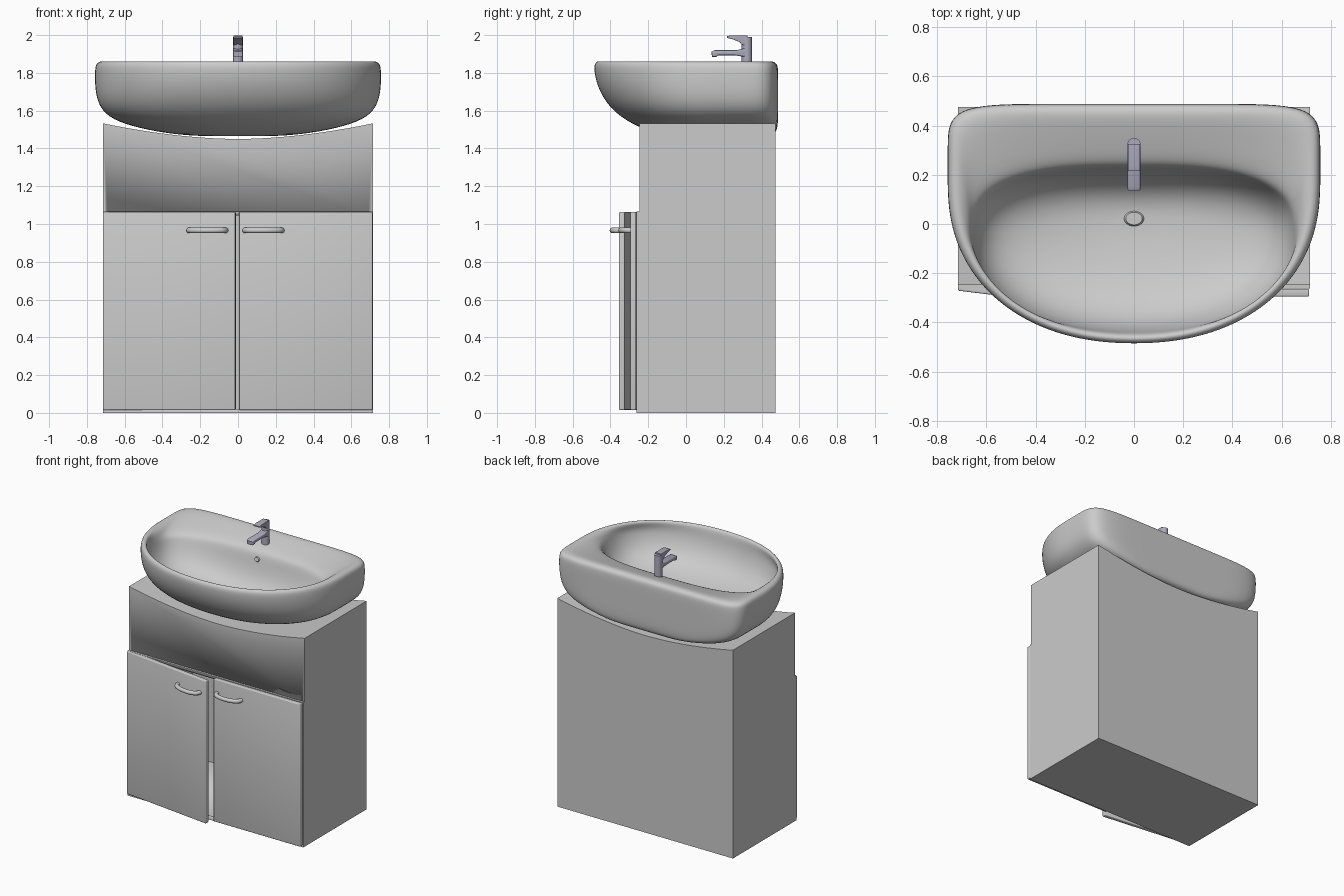
import bpy, bmesh, math
from mathutils import Matrix, Vector

if "Cube" in bpy.data.objects:
    bpy.data.objects.remove(bpy.data.objects["Cube"])


def make_object(name, bm, smooth=None):
    bmesh.ops.recalc_face_normals(bm, faces=bm.faces)
    mesh = bpy.data.meshes.new(name)
    bm.to_mesh(mesh)
    bm.free()
    ob = bpy.data.objects.new(name, mesh)
    bpy.context.collection.objects.link(ob)
    if smooth:
        bpy.ops.object.select_all(action='DESELECT')
        ob.select_set(True)
        bpy.context.view_layer.objects.active = ob
        bpy.ops.object.shade_smooth_by_angle(angle=math.radians(smooth))
    return ob


def box(name, lo, hi, matrix=Matrix(), bevel=0):
    bm = bmesh.new()
    bmesh.ops.create_cube(bm, size=1)
    for v in bm.verts:
        v.co = Vector([l + (c + 0.5) * (h - l) for c, l, h in zip(v.co, lo, hi)])
    if bevel:
        bmesh.ops.bevel(bm, geom=bm.edges[:], offset=bevel, segments=3, profile=0.5, affect='EDGES')
    bm.transform(matrix)
    return make_object(name, bm, 35)


def extrude(name, points, direction, bevel=0, smooth=35):
    bm = bmesh.new()
    face = bm.faces.new([bm.verts.new(p) for p in points])
    new = bmesh.ops.extrude_face_region(bm, geom=[face])['geom']
    moved = [g for g in new if isinstance(g, bmesh.types.BMVert)]
    bmesh.ops.translate(bm, verts=moved, vec=direction)
    if bevel:
        caps = [e for e in bm.edges if abs(e.verts[0].co.x - e.verts[1].co.x) < 1e-5]
        bmesh.ops.bevel(bm, geom=caps, offset=bevel, segments=3, profile=0.5, affect='EDGES')
    return make_object(name, bm, smooth)


def tube(name, points, radius, matrix=Matrix()):
    cu = bpy.data.curves.new(name, 'CURVE')
    cu.dimensions = '3D'
    cu.bevel_depth, cu.bevel_resolution = radius, 3
    cu.use_fill_caps = True
    sp = cu.splines.new('NURBS')
    sp.points.add(len(points) - 1)
    for p, co in zip(sp.points, points):
        p.co = (*(matrix @ Vector(co)), 1)
    sp.use_endpoint_u, sp.order_u, sp.resolution_u = True, 3, 6
    ob = bpy.data.objects.new(name, cu)
    bpy.context.collection.objects.link(ob)
    return ob


def loft(name, rings, count=48):
    # each ring: half width, front y, back y, widest y, back squareness, front z, back z
    bm = bmesh.new()
    loops = []
    for hw, yf, yb, yc, nb, zf, zb in rings:
        loop = []
        for i in range(count):
            t = 2 * math.pi * i / count
            c, s = math.cos(t), math.sin(t)
            n = nb if s > 0 else 2.2
            k = (abs(c) ** n + abs(s) ** n) ** (-1 / n)
            w = max(0, min(1, s * 1.3))
            w = w * w * (3 - 2 * w)
            y = yc + s * k * ((yb - yc) if s > 0 else (yc - yf))
            loop.append(bm.verts.new((hw * c * k, y, zf + (zb - zf) * w)))
        loops.append(loop)
    for a, b in zip(loops, loops[1:]):
        for i in range(count):
            j = (i + 1) % count
            bm.faces.new((a[i], a[j], b[j], b[i]))
    for loop in (loops[0], loops[-1]):
        mid = bm.verts.new(sum((v.co for v in loop), Vector()) / count)
        for i in range(count):
            bm.faces.new((loop[i], loop[(i + 1) % count], mid))
    ob = make_object(name, bm, 180)
    ob.modifiers.new('round', 'SUBSURF').levels = 2
    ob.modifiers['round'].render_levels = 2
    return ob


def disc(name, center, rx, ry, tilt):
    bm = bmesh.new()
    bmesh.ops.create_cone(bm, cap_ends=True, segments=24, radius1=1, radius2=0.8, depth=1)
    bm.transform(Matrix.Translation(center) @ Matrix.Rotation(tilt, 4, 'X') @ Matrix.Diagonal((rx, ry, 0.012, 1)))
    return make_object(name, bm, 30)


# cabinet with dished top
W, FRONT, BACK = 0.715, -0.246, 0.475
top = [(W * x / 12, FRONT, 1.45 + 0.083 * (abs(x) / 12) ** 1.8) for x in range(12, -13, -1)]
cabinet = extrude('cabinet', [(-W, FRONT, 0), (W, FRONT, 0)] + top, (0, BACK - FRONT, 0))
frame = box('door_frame', (-W, -0.262, 0), (W, FRONT, 1.065))

# hollow inside, open behind the doors
cutter = box('interior_cutter', (-0.69, -0.4, 0.02), (0.69, 0.455, 1.045))
cutter.hide_render = True
cutter.hide_set(True)
for ob in (cabinet, frame):
    m = ob.modifiers.new('hollow', 'BOOLEAN')
    m.operation, m.object, m.solver = 'DIFFERENCE', cutter, 'EXACT'

# doors and bow handles; the left door stands slightly open
for side, sx, hinge_y, swing, h0 in (('left', 1, -0.24, -0.121, 0.46), ('right', -1, -0.264, 0, 0.48)):
    mat = Matrix.Translation((-sx * 0.712, hinge_y, 0)) @ Matrix.Rotation(swing, 4, 'Z')
    a, b = sorted((0, sx * 0.706))
    box(side + '_door', (a, -0.031, 0.015), (b, 0, 1.064), mat, 0.006)
    z = 0.966
    path = [(0, -0.025), (0, -0.055), (0.05, -0.077), (0.1, -0.082), (0.15, -0.077), (0.195, -0.055), (0.195, -0.025)]
    tube(side + '_handle', [(sx * (h0 + x), y, z) for x, y in path], 0.015, mat)

# basin: outside from the bottom up, over the rim, then down into the bowl
loft('basin', [
    (0.22, -0.06, 0.44, 0.15, 8, 1.465, 1.465),
    (0.38, -0.16, 0.475, 0.15, 8, 1.48, 1.48),
    (0.56, -0.255, 0.485, 0.15, 9, 1.515, 1.515),
    (0.69, -0.345, 0.488, 0.15, 10, 1.565, 1.565),
    (0.745, -0.425, 0.488, 0.15, 10, 1.64, 1.64),
    (0.758, -0.475, 0.488, 0.15, 10, 1.74, 1.74),
    (0.757, -0.488, 0.488, 0.15, 10, 1.82, 1.82),
    (0.75, -0.484, 0.482, 0.15, 10, 1.85, 1.85),
    (0.725, -0.468, 0.455, 0.14, 9, 1.864, 1.864),
    (0.695, -0.452, 0.415, 0.10, 6, 1.855, 1.858),
    (0.668, -0.444, 0.33, 0.02, 4, 1.835, 1.832),
    (0.655, -0.438, 0.25, -0.05, 3, 1.80, 1.805),
    (0.645, -0.428, 0.228, -0.05, 3, 1.75, 1.77),
    (0.615, -0.395, 0.21, -0.05, 2.8, 1.67, 1.69),
    (0.54, -0.32, 0.175, -0.04, 2.5, 1.595, 1.605),
    (0.36, -0.19, 0.12, -0.02, 2.2, 1.55, 1.55),
    (0.12, -0.05, 0.06, 0.01, 2, 1.53, 1.53),
])
disc('drain', (0, 0.022, 1.534), 0.042, 0.032, 0)
disc('overflow', (0, 0.219, 1.745), 0.022, 0.018, math.radians(75))

# mixer tap: round body, spout and lever
chrome = bpy.data.materials.new('tap_metal')
chrome.diffuse_color = (0.42, 0.41, 0.52, 1)
chrome.use_nodes = True
chrome.node_tree.nodes["Principled BSDF"].inputs["Base Color"].default_value = chrome.diffuse_color
bm = bmesh.new()
bmesh.ops.create_cone(bm, cap_ends=True, segments=32, radius1=0.027, radius2=0.027, depth=0.165)
bm.transform(Matrix.Translation((0, 0.322, 1.9075)))
tap_body = make_object('tap_body', bm, 35)
spout = extrude('tap_spout', [(-0.026, y, z) for y, z in (
    (0.325, 1.882), (0.26, 1.893), (0.17, 1.893), (0.16, 1.885), (0.137, 1.885), (0.135, 1.912),
    (0.15, 1.92), (0.27, 1.92), (0.325, 1.935))], (0.052, 0, 0), 0.008)
lever = extrude('tap_lever', [(-0.025, y, z) for y, z in (
    (0.325, 1.945), (0.30, 1.948), (0.28, 1.965), (0.25, 1.977), (0.216, 1.986), (0.216, 1.994),
    (0.24, 1.999), (0.325, 1.999))], (0.05, 0, 0), 0.003)
for ob in (tap_body, spout, lever):
    ob.data.materials.append(chrome)
